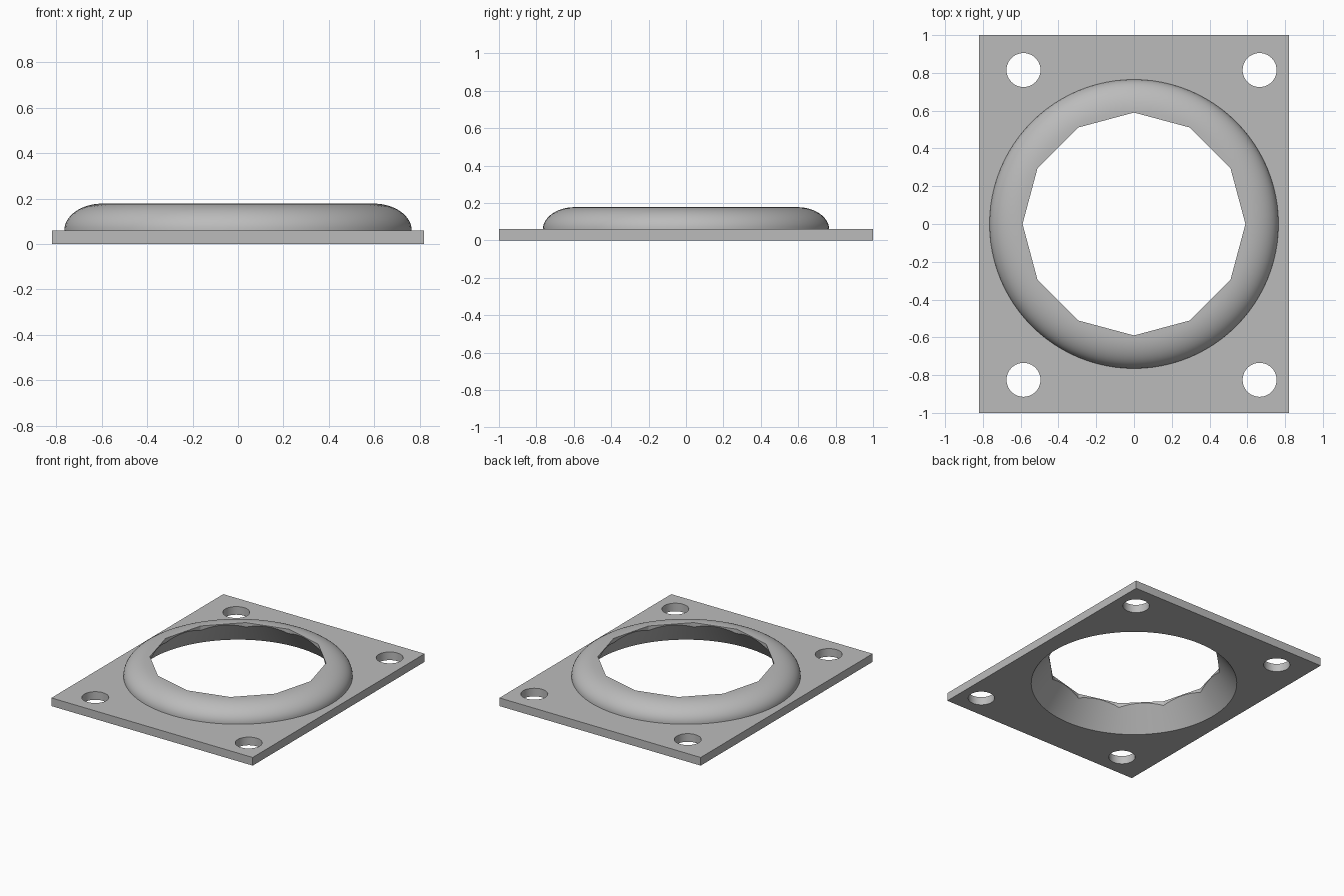
import bpy, bmesh, math

cube = bpy.data.objects.get("Cube")
if cube:
    bpy.data.objects.remove(cube, do_unlink=True)

WIDTH, LENGTH, THICK = 1.64, 2.0, 0.06
TOP = 0.178           # height of the collar
OUTER = 0.765         # collar radius at the plate
CREST = 0.595         # radius where the collar levels off
BORE_LOW, BORE_HIGH = 0.70, 0.565

grey = bpy.data.materials.new("plain grey")
grey.use_nodes = True
colour = (0.5, 0.5, 0.5, 1)
grey.diffuse_color = colour
grey.node_tree.nodes["Principled BSDF"].inputs["Base Color"].default_value = colour


def make_object(name, bm):
    bmesh.ops.recalc_face_normals(bm, faces=bm.faces)
    mesh = bpy.data.meshes.new(name)
    bm.to_mesh(mesh)
    bm.free()
    obj = bpy.data.objects.new(name, mesh)
    bpy.context.collection.objects.link(obj)
    obj.data.materials.append(grey)
    return obj


def cylinder(name, sides, r_low, r_high, z_low, z_high, x=0, y=0):
    bm = bmesh.new()
    bmesh.ops.create_cone(bm, cap_ends=True, segments=sides, radius1=r_low,
                          radius2=r_high, depth=z_high - z_low)
    bmesh.ops.translate(bm, verts=bm.verts, vec=(x, y, (z_low + z_high) / 2))
    return make_object(name, bm)


def revolve(name, profile, sides):
    bm = bmesh.new()
    rings = []
    for i in range(sides):
        a = 2 * math.pi * i / sides
        rings.append([bm.verts.new((r * math.cos(a), r * math.sin(a), z))
                      for r, z in profile])
    n = len(profile)
    for i in range(sides):
        p, q = rings[i], rings[(i + 1) % sides]
        for j in range(n):
            k = (j + 1) % n
            bm.faces.new((p[j], q[j], q[k], p[k]))
    return make_object(name, bm)


def cut(obj, cutter):
    cutter.hide_render = True
    mod = obj.modifiers.new("cut", "BOOLEAN")
    mod.operation = "DIFFERENCE"
    mod.solver = "EXACT"
    mod.object = cutter
    bpy.context.view_layer.objects.active = obj
    bpy.ops.object.modifier_apply(modifier=mod.name)
    bpy.data.objects.remove(cutter, do_unlink=True)


def bore_radius(z):
    return BORE_LOW + (BORE_HIGH - BORE_LOW) * z / TOP


# Base plate with a tapered bore and four bolt holes
bm = bmesh.new()
bmesh.ops.create_cube(bm, size=1)
bmesh.ops.scale(bm, verts=bm.verts, vec=(WIDTH, LENGTH, THICK))
bmesh.ops.translate(bm, verts=bm.verts, vec=(0, 0, THICK / 2))
plate = make_object("base_plate", bm)
margin = 0.1
cut(plate, cylinder("bore_cutter", 96, bore_radius(-margin), bore_radius(margin),
                    -margin, margin))
for x in (-0.585, 0.665):
    for y in (-0.825, 0.815):
        cut(plate, cylinder("bolt_hole_cutter", 40, 0.09, 0.09, -margin, margin, x, y))

# Rounded collar with a tapered inside
steps = 14
profile = [(bore_radius(THICK), THICK)]
for i in range(steps + 1):
    a = math.pi / 2 * i / steps
    profile.append((CREST + (OUTER - CREST) * math.cos(a),
                    THICK + (TOP - THICK) * math.sin(a)))
profile.append((BORE_HIGH, TOP))
collar = revolve("rounded_collar", profile, 96)

# Twelve-sided opening through the crest
cut(collar, cylinder("opening_cutter", 12, 0.59, 0.59, -margin, TOP + margin))

for obj in (plate, collar):
    bpy.ops.object.select_all(action="DESELECT")
    obj.select_set(True)
    bpy.context.view_layer.objects.active = obj
    bpy.ops.object.shade_smooth_by_angle(angle=math.radians(30))
